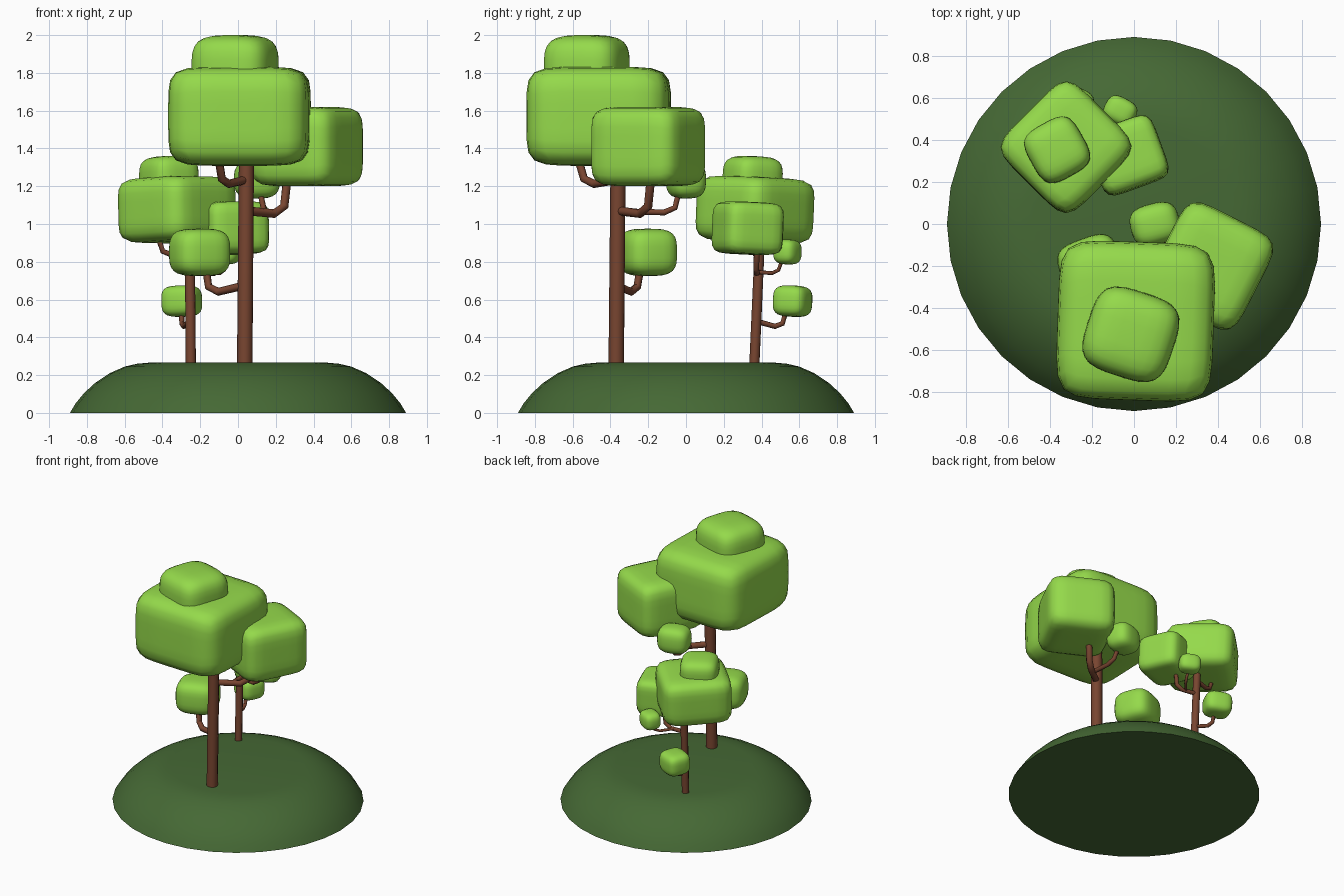
import bpy, bmesh
from math import radians, cos, sin, pi
from mathutils import Matrix, Vector

if "Cube" in bpy.data.objects:
    bpy.data.objects.remove(bpy.data.objects["Cube"])


def material(name, rgb):
    m = bpy.data.materials.new(name)
    m.diffuse_color = (*rgb, 1)
    m.use_nodes = True
    m.node_tree.nodes["Principled BSDF"].inputs["Base Color"].default_value = m.diffuse_color
    return m


LEAF = material("leaf_green", (0.30, 0.70, 0.07))
BARK = material("bark_brown", (0.19, 0.06, 0.03))
GRASS = material("grass_dark_green", (0.06, 0.14, 0.035))


def finish(ob, mat, angle=40):
    ob.data.materials.append(mat)
    bpy.ops.object.select_all(action='DESELECT')
    ob.select_set(True)
    bpy.context.view_layer.objects.active = ob
    bpy.ops.object.shade_smooth_by_angle(angle=radians(angle))


def add_mesh(name, bm, mat, matrix=Matrix(), angle=40):
    bmesh.ops.recalc_face_normals(bm, faces=bm.faces)
    me = bpy.data.meshes.new(name)
    bm.to_mesh(me)
    bm.free()
    ob = bpy.data.objects.new(name, me)
    bpy.context.collection.objects.link(ob)
    ob.matrix_world = matrix
    finish(ob, mat, angle)


def foliage(name, frame, center, half, yaw, n):
    """Rounded block: subdivided cube pushed onto a superellipsoid."""
    bm = bmesh.new()
    bmesh.ops.create_cube(bm, size=2)
    bmesh.ops.subdivide_edges(bm, edges=bm.edges[:], cuts=7, use_grid_fill=True)
    for v in bm.verts:
        v.co /= sum(abs(c) ** n for c in v.co) ** (1 / n)
        v.co = Vector([c * h for c, h in zip(v.co, half)])
    add_mesh(name, bm, LEAF, frame @ Matrix.Translation(center)
             @ Matrix.Rotation(radians(yaw), 4, 'Z'), 60)


def limb(name, frame, points, r0, r1):
    """Tapered eight-sided tube along a path."""
    cu = bpy.data.curves.new(name, 'CURVE')
    cu.dimensions = '3D'
    cu.bevel_depth = 1
    cu.bevel_resolution = 2
    cu.use_fill_caps = True
    sp = cu.splines.new('POLY')
    sp.points.add(len(points) - 1)
    for i, (p, c) in enumerate(zip(sp.points, points)):
        p.co = (*c, 1)
        p.radius = r0 + (r1 - r0) * i / (len(points) - 1)
    ob = bpy.data.objects.new(name, cu)
    bpy.context.collection.objects.link(ob)
    ob.matrix_world = frame
    bpy.ops.object.select_all(action='DESELECT')
    ob.select_set(True)
    bpy.context.view_layer.objects.active = ob
    bpy.ops.object.convert(target='MESH')
    finish(bpy.context.object, BARK, 50)


def branch(name, frame, start, elbow, end, r):
    """Branch that runs outward, then turns up through a softened elbow."""
    a, b, c = Vector(start), Vector(elbow), Vector(end)
    limb(name, frame, [a, b.lerp(a, 0.25), b.lerp(c, 0.22), c], r, r * 0.95)


def tree(prefix, frame):
    # trunk
    limb(prefix + "_trunk", frame, [(0.035, -0.37, 0.2), (0.046, -0.358, 1.5)], 0.041, 0.04)
    # branches
    for i, (a, b, c, r) in enumerate([
        ((0.035, -0.37, 0.675), (-0.15, -0.265, 0.63), (-0.175, -0.235, 0.8), 0.022),
        ((0.045, -0.36, 1.235), (-0.08, -0.53, 1.205), (-0.105, -0.575, 1.36), 0.023),
        ((0.045, -0.36, 1.07), (0.24, -0.205, 1.05), (0.262, -0.185, 1.25), 0.024),
        ((0.15, -0.27, 1.065), (0.14, -0.065, 1.06), (0.115, -0.035, 1.18), 0.016),
    ]):
        branch(f"{prefix}_branch_{i + 1}", frame, a, b, c, r)
    # foliage blocks
    for name, center, half, yaw, n in [
        ("main_canopy", (0.008, -0.462, 1.57), (0.372, 0.377, 0.262), -2, 6),
        ("top_canopy", (-0.015, -0.525, 1.83), (0.213, 0.208, 0.17), -18, 3.6),
        ("side_canopy", (0.365, -0.2, 1.41), (0.243, 0.255, 0.21), -27, 6),
        ("small_tuft", (0.1, 0.0, 1.235), (0.118, 0.098, 0.1), 15, 3),
        ("low_tuft", (-0.203, -0.203, 0.85), (0.15, 0.14, 0.125), 20, 3.5),
    ]:
        foliage(f"{prefix}_{name}", frame, center, half, yaw, n)


# ground mound, turned from a half profile
profile = [(0.89, 0), (0.86, 0.05), (0.815, 0.105), (0.755, 0.16),
           (0.68, 0.21), (0.6, 0.245), (0.535, 0.26), (0.47, 0.266)]
bm = bmesh.new()
SIDES = 32
rings = [[bm.verts.new((r * cos(2 * pi * k / SIDES), r * sin(2 * pi * k / SIDES), z))
          for k in range(SIDES)] for r, z in profile]
for lo, hi in zip(rings, rings[1:]):
    for k in range(SIDES):
        j = (k + 1) % SIDES
        bm.faces.new((lo[k], lo[j], hi[j], hi[k]))
bm.faces.new(rings[0][::-1])
bm.faces.new(rings[-1])
add_mesh("ground_mound", bm, GRASS)

# large tree, and a smaller turned and slightly leaning copy
tree("large_tree", Matrix())
small = (Matrix.Translation((-0.25, 0.36, 0.215))
         @ Matrix.Rotation(radians(-2.5), 4, 'X') @ Matrix.Rotation(radians(-1.2), 4, 'Y')
         @ Matrix.Rotation(radians(-43), 4, 'Z') @ Matrix.Scale(0.66, 4)
         @ Matrix.Translation((-0.035, 0.37, -0.265)))
tree("small_tree", small)
